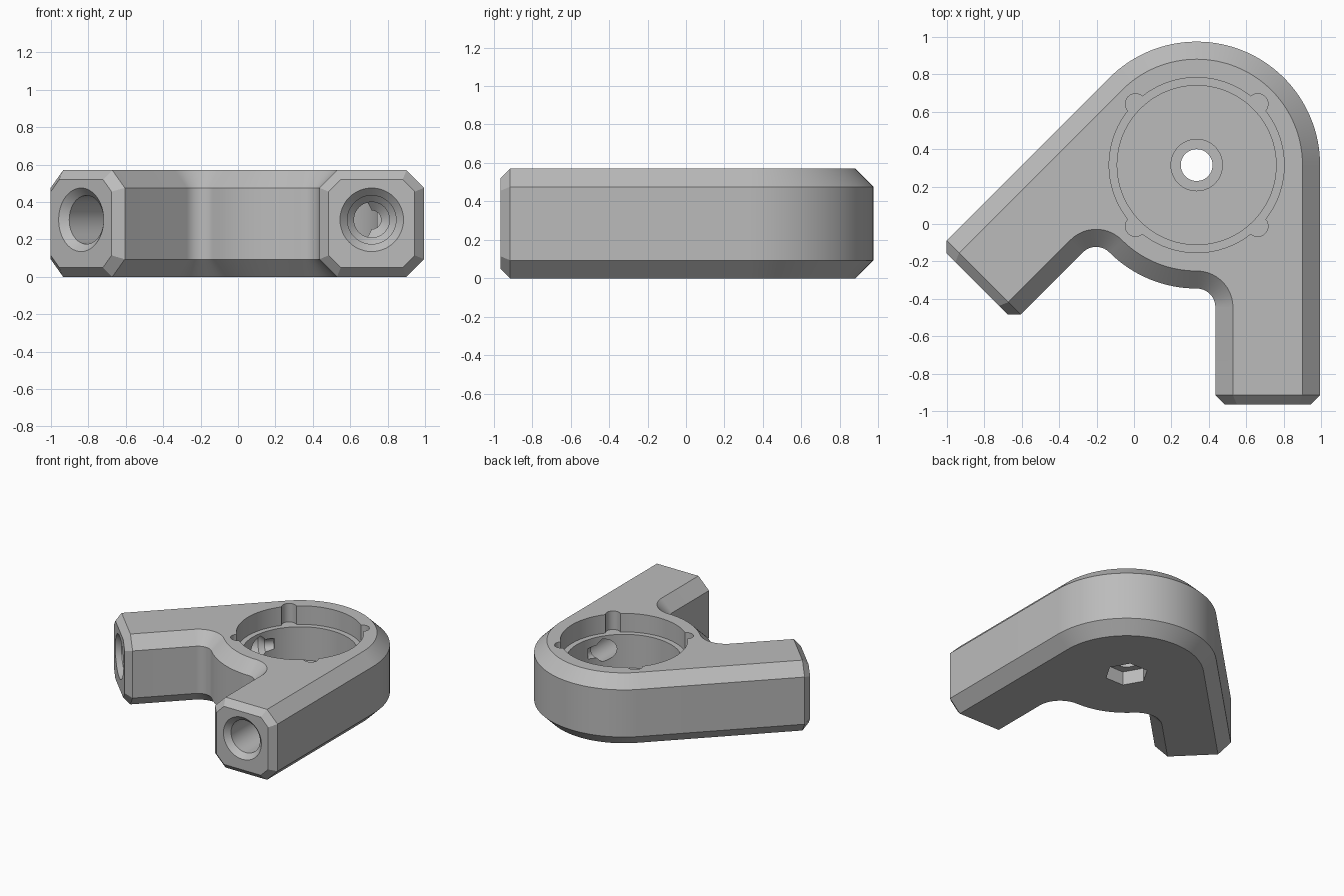
import bpy, bmesh, math
from mathutils import Vector, Matrix

if "Cube" in bpy.data.objects:
    bpy.data.objects.remove(bpy.data.objects["Cube"])

C = Vector((0.335, 0.315))      # hub centre
R, H, CH = 0.66, 0.57, 0.094    # hub radius, height, edge chamfer
INNER, FIL, L = 0.10, 0.10, 1.23
END = 0.05
AXIS_Z = 0.305


def polar(r, deg):
    a = math.radians(deg)
    return Vector((r * math.cos(a), r * math.sin(a)))


def arc(c, r, a0, a1, n):
    return [c + polar(r, a0 + (a1 - a0) * k / n) for k in range(n + 1)]


# arm = (direction, outward normal)
ARM_A = (polar(1, -90), polar(1, 0))
ARM_B = (polar(1, 225), polar(1, 135))


def outline(i):
    """Body outline, inset by i, counter-clockwise."""
    def end(arm, off):
        return C + arm[1] * off + arm[0] * L
    p = [end(ARM_A, R - i)]
    p += arc(C, R - i, 0, 135, 48)
    p += [end(ARM_B, R - i), end(ARM_B, INNER + i)]
    p += arc(C + ARM_B[0] * (R + FIL), FIL + i, 135, 45, 14)
    p += arc(C, R - i, 225, 270, 16)[1:-1]
    p += arc(C + ARM_A[0] * (R + FIL), FIL + i, 90, 0, 14)
    p += [end(ARM_A, INNER + i)]
    return p


def new_object(name, bm):
    bmesh.ops.recalc_face_normals(bm, faces=bm.faces)
    me = bpy.data.meshes.new(name)
    bm.to_mesh(me)
    bm.free()
    ob = bpy.data.objects.new(name, me)
    bpy.context.collection.objects.link(ob)
    return ob


def stack(rings):
    """Skin closed rings of equal length and cap both ends."""
    bm = bmesh.new()
    vs = [[bm.verts.new(p) for p in ring] for ring in rings]
    for a, b in zip(vs, vs[1:]):
        for k in range(len(a)):
            j = (k + 1) % len(a)
            bm.faces.new((a[k], a[j], b[j], b[k]))
    bm.faces.new(vs[0][::-1])
    bm.faces.new(vs[-1])
    return bm


def lathe(name, profile, matrix, n=64, turn=0.0):
    """Cutter turned from (radius, height) points."""
    rings = []
    for r, z in profile:
        pts = [polar(r, turn + 360 * k / n) for k in range(n)]
        rings.append([matrix @ Vector((p.x, p.y, z)) for p in pts])
    ob = new_object(name, stack(rings))
    ob.hide_render = True
    return ob


# chamfered body
levels = [(0, CH), (CH, 0), (H - CH, 0), (H, CH)]
bm = stack([[Vector((p.x, p.y, z)) for p in outline(i)] for z, i in levels])
bmesh.ops.recalc_face_normals(bm, faces=bm.faces)
for d, n in (ARM_A, ARM_B):
    # merge the flat arm end into one octagon, then bevel it outward
    ends = [f for f in bm.faces if f.normal.xy.dot(d) > 0.999
            and (f.calc_center_median().xy - C).dot(d) > L - 0.01]
    cap = bmesh.utils.face_join(ends)
    bmesh.ops.inset_individual(bm, faces=[cap], thickness=END, depth=END,
                               use_even_offset=True)
body = new_object("hinge_body", bm)

# cutters: stepped round pocket with a low ring round the centre hole
hub = Matrix.Translation((C.x, C.y, 0))
cutters = [
    lathe("pocket_cutter", [(0.03, 0.17), (0.14, 0.17), (0.14, 0.15), (0.425, 0.15),
                            (0.425, 0.42), (0.468, 0.42), (0.468, 0.7)], hub, 96),
    lathe("centre_hole_cutter", [(0.085, -0.1), (0.085, 0.3)], hub, 48),
    lathe("hex_recess_cutter", [(0.16, -0.1), (0.16, 0.11)], hub, 6),
]
# four small notches in the pocket rim
for k in range(4):
    p = C + polar(0.462, 45 + 90 * k)
    cutters.append(lathe("notch_cutter", [(0.055, 0.42), (0.055, 0.7)],
                         Matrix.Translation((p.x, p.y, 0)), 24))
# stepped bore along each arm
BORE = [(0.18, -0.01), (0.13, 0.04), (0.13, 0.5), (0.095, 0.535),
        (0.095, 1.05), (0.05, 1.09), (0.05, 1.16)]
for d, n in (ARM_A, ARM_B):
    s = C + n * 0.38 + d * (L + END)
    rot = Vector((-d.x, -d.y, 0)).to_track_quat('Z', 'Y').to_matrix().to_4x4()
    cutters.append(lathe("bore_cutter", BORE,
                         Matrix.Translation((s.x, s.y, AXIS_Z)) @ rot, 48))

bpy.context.view_layer.objects.active = body
body.select_set(True)
for c in cutters:
    m = body.modifiers.new("cut", 'BOOLEAN')
    m.operation, m.solver, m.object = 'DIFFERENCE', 'EXACT', c
    bpy.ops.object.modifier_apply(modifier=m.name)
    bpy.data.objects.remove(c)

# plain grey finish
grey = bpy.data.materials.new("grey")
grey.diffuse_color = (0.5, 0.5, 0.5, 1)
grey.use_nodes = True
grey.node_tree.nodes["Principled BSDF"].inputs["Base Color"].default_value = grey.diffuse_color
body.data.materials.clear()
body.data.materials.append(grey)
bpy.ops.object.shade_smooth_by_angle(angle=math.radians(25))
